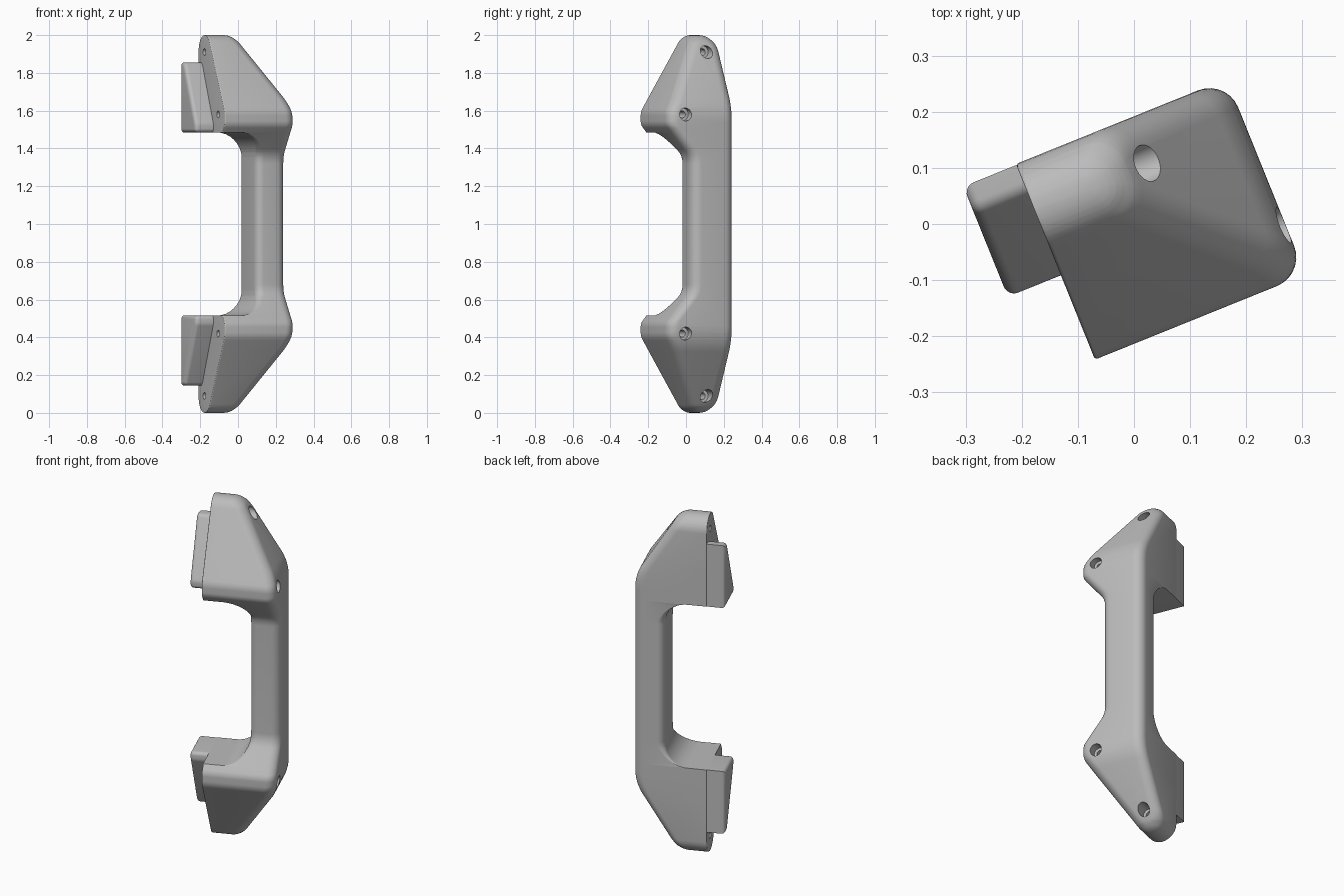
import bpy, bmesh, math
from mathutils import Vector, Matrix

cube = bpy.data.objects.get("Cube")
if cube:
    bpy.data.objects.remove(cube)

TURN = Matrix.Rotation(math.radians(22), 4, 'Z')   # the whole handle is turned about z
STEP_Z = 1.485                                     # underside of the mounting head
BACK, FRONT = -0.155, 0.25                         # mounting face and outer face

grey = bpy.data.materials.new("plain_grey")
grey.use_nodes = True
grey.diffuse_color = (0.5, 0.5, 0.5, 1)
grey.node_tree.nodes["Principled BSDF"].inputs["Base Color"].default_value = grey.diffuse_color


def rounded(points, steps=8):
    """Polyline of (a, b, radius) with its corners replaced by arcs."""
    out = []
    n = len(points)
    for i, (a, b, r) in enumerate(points):
        p = Vector((a, b))
        if r == 0:
            out.append(p)
            continue
        d0 = (Vector(points[i - 1][:2]) - p).normalized()
        d1 = (Vector(points[(i + 1) % n][:2]) - p).normalized()
        half = d0.angle(d1) / 2
        centre = p + (d0 + d1).normalized() * (r / math.sin(half))
        s = p + d0 * (r / math.tan(half)) - centre
        e = p + d1 * (r / math.tan(half)) - centre
        sweep = s.angle_signed(e)
        for k in range(steps + 1):
            t = -sweep * k / steps
            out.append(centre + Matrix.Rotation(t, 2) @ s)
    return out


def value(profile, z):
    for p, q in zip(profile, profile[1:]):
        if p.x <= z < q.x:
            return p.y + (q.y - p.y) * (z - p.x) / (q.x - p.x)
    return profile[-1].y


def finish(bm, name):
    bmesh.ops.remove_doubles(bm, verts=bm.verts, dist=1e-5)
    bmesh.ops.recalc_face_normals(bm, faces=bm.faces)
    mesh = bpy.data.meshes.new(name)
    bm.to_mesh(mesh)
    bm.free()
    mesh.materials.append(grey)
    obj = bpy.data.objects.new(name, mesh)
    bpy.context.collection.objects.link(obj)
    return obj


def activate(obj):
    bpy.ops.object.select_all(action='DESELECT')
    obj.select_set(True)
    bpy.context.view_layer.objects.active = obj


# Outlines of the upper half as (z, offset, corner radius)
outer = rounded([(1, FRONT, 0), (1.615, FRONT, .25), (2, .005, .1), (2, -.06, 0)])
inner = rounded([(1, .08, 0), (STEP_Z, .08, .13), (STEP_Z, -.06, 0)])
side_plain = rounded([(1, .178, 0), (2, .178, .085), (2, .09, 0)])
side_lobe = rounded([(1, -.065, 0), (1.36, -.065, .12), (1.525, -.198, .06),
                     (1.595, -.198, .08), (2, .04, .085), (2, .09, 0)])


def section(z):
    """Rounded rectangle across the handle at height z."""
    u1 = value(outer, z)
    u0 = value(inner, z) if z < STEP_Z else BACK
    v0, v1 = min(value(side_lobe, z), .086), max(value(side_plain, z), .094)
    r_out = min(.055, (v1 - v0) * .45)
    fade = min(1, max(0, (STEP_Z - z) / .12))
    r_in = min(.006 + .034 * fade, (v1 - v0) * .45)
    ring = []
    for u, v, su, sv, r, start in ((u1, v1, -1, -1, r_out, 0), (u0, v1, 1, -1, r_in, 1),
                                   (u0, v0, 1, 1, r_in, 2), (u1, v0, -1, 1, r_out, 3)):
        for k in range(8):
            t = (start + k / 7) * math.pi / 2
            ring.append((u + su * r + r * math.cos(t), v + sv * r + r * math.sin(t), z))
    return ring


# Handle body: loft of sections, mirrored about mid height
heights = {round(p.x, 3) for prof in (outer, inner, side_plain, side_lobe) for p in prof}
heights |= {STEP_Z - .0004, STEP_Z}
upper = [section(z) for z in sorted(heights)]
lower = [[(u, v, 2 - z) for u, v, z in ring] for ring in reversed(upper[1:])]
bm = bmesh.new()
rings = [[bm.verts.new(c) for c in ring] for ring in lower + upper]
for a, b in zip(rings, rings[1:]):
    for i in range(len(a)):
        j = (i + 1) % len(a)
        bm.faces.new((a[i], a[j], b[j], b[i]))
bm.faces.new(rings[0])
bm.faces.new(rings[-1])
body = finish(bm, "handle_body")


# Screw holes: wide counterbore from the outer face, narrow bore right through
def bore(name, v, z, radius, u0, u1):
    bm = bmesh.new()
    place = Matrix.Translation(((u0 + u1) / 2, v, z)) @ Matrix.Rotation(math.pi / 2, 4, 'Y')
    bmesh.ops.create_cone(bm, cap_ends=True, segments=32, radius1=radius, radius2=radius,
                          depth=u1 - u0, matrix=place)
    cutter = finish(bm, name)
    cutter.hide_render = True
    return cutter


cutters = []
for v, z, floor in ((.092, 1.91, .0), (-.102, 1.58, .2)):
    for zz in (z, 2 - z):
        cutters.append(bore("counterbore_cutter", v, zz, .034, floor, .4))
        cutters.append(bore("bore_cutter", v, zz, .018, -.3, .35))
activate(body)
for cutter in cutters:
    mod = body.modifiers.new("hole", 'BOOLEAN')
    mod.operation, mod.solver, mod.object = 'DIFFERENCE', 'EXACT', cutter
    bpy.ops.object.modifier_apply(modifier=mod.name)
for cutter in cutters:
    bpy.data.objects.remove(cutter)


# Locating tongues behind the mounting face
def tongue(name, flip):
    outline = rounded([(.176, STEP_Z, 0), (.176, 1.855, 0), (.125, 1.855, .03),
                       (-.036, 1.53, .05), (-.036, STEP_Z, .02)], 6)
    bm = bmesh.new()
    base = [bm.verts.new((BACK + .004, v, 2 - z if flip else z)) for v, z in outline]
    face = bm.faces.new(base)
    new = bmesh.ops.extrude_face_region(bm, geom=[face])["geom"]
    tip = [g for g in new if isinstance(g, bmesh.types.BMVert)]
    bmesh.ops.translate(bm, verts=tip, vec=(-.106, 0, 0))
    bm.faces.ensure_lookup_table()
    if not face.is_valid or len(base[0].link_edges) < 3:
        bm.faces.new(base)
    obj = finish(bm, name)
    activate(obj)
    # round only the rim of the far face
    weight = obj.data.attributes.new("bevel_weight_edge", 'FLOAT', 'EDGE')
    for e in obj.data.edges:
        if all(obj.data.vertices[i].co.x < BACK - .05 for i in e.vertices):
            weight.data[e.index].value = 1
    mod = obj.modifiers.new("rim", 'BEVEL')
    mod.limit_method, mod.width, mod.segments = 'WEIGHT', .045, 6
    bpy.ops.object.modifier_apply(modifier=mod.name)
    return obj


parts = [body, tongue("upper_tongue", False), tongue("lower_tongue", True)]
for obj in parts:
    obj.data.transform(TURN)
    activate(obj)
    bpy.ops.object.shade_smooth_by_angle(angle=math.radians(35))
